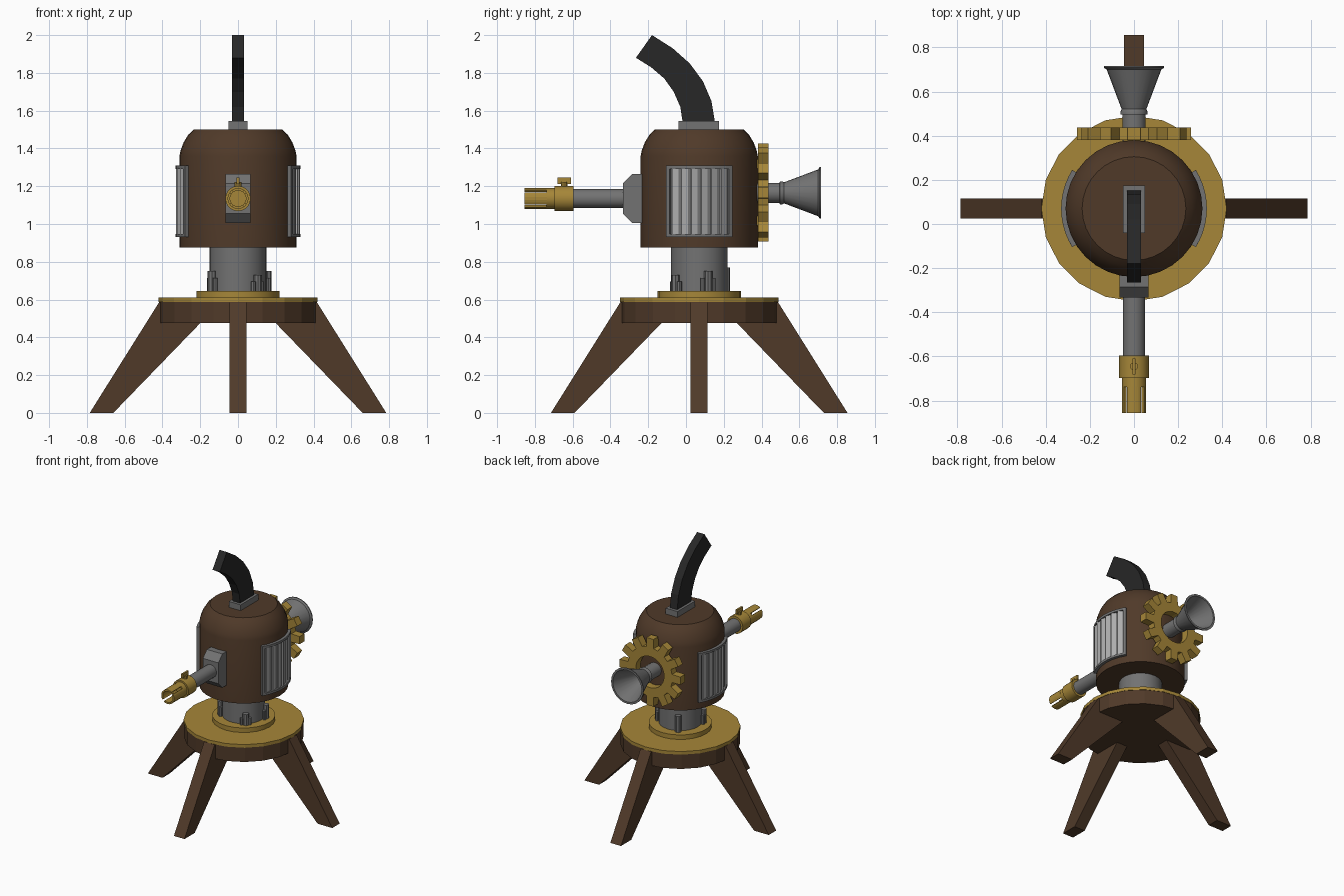
import bpy, bmesh, math
from math import sin, cos, pi, radians
from mathutils import Matrix

if "Cube" in bpy.data.objects:
    bpy.data.objects.remove(bpy.data.objects["Cube"])

CY = 0.07  # y of the turret axis


def mat(name, c):
    m = bpy.data.materials.new(name)
    m.diffuse_color = (*c, 1)
    m.use_nodes = True
    m.node_tree.nodes["Principled BSDF"].inputs["Base Color"].default_value = m.diffuse_color
    return m


WOOD = mat("brown", (0.08, 0.042, 0.022))
GOLD = mat("brass", (0.38, 0.24, 0.04))
IRON = mat("iron", (0.17, 0.17, 0.17))
PALE = mat("pale_steel", (0.42, 0.42, 0.42))
BLACK = mat("black", (0.02, 0.02, 0.02))

T = Matrix.Translation
UP = T((0, CY, 0))
SIDE = Matrix(((0, 0, 1, 0), (1, 0, 0, 0), (0, 1, 0, 0), (0, 0, 0, 1)))  # (a, b) -> (y, z)
BACK = Matrix.Rotation(-pi / 2, 4, 'X')   # local z -> +y
FRONT = Matrix.Rotation(pi / 2, 4, 'X')   # local z -> -y


def build(name, rows, material, frame, wrap_u, wrap_v, caps=False, smooth=False):
    """Skin a grid of points: rows[v][u]."""
    bm = bmesh.new()
    g = [[bm.verts.new(frame @ T(p).translation) for p in row] for row in rows]
    nv, nu = len(g), len(g[0])
    for v in range(nv if wrap_v else nv - 1):
        for u in range(nu if wrap_u else nu - 1):
            w, x = (v + 1) % nv, (u + 1) % nu
            bm.faces.new((g[v][u], g[v][x], g[w][x], g[w][u]))
    if caps:
        bm.faces.new(g[0])
        bm.faces.new(g[-1])
    bmesh.ops.recalc_face_normals(bm, faces=bm.faces)
    me = bpy.data.meshes.new(name)
    bm.to_mesh(me)
    bm.free()
    ob = bpy.data.objects.new(name, me)
    bpy.context.collection.objects.link(ob)
    me.materials.append(material)
    if smooth:
        bpy.ops.object.select_all(action='DESELECT')
        ob.select_set(True)
        bpy.context.view_layer.objects.active = ob
        bpy.ops.object.shade_smooth_by_angle(angle=radians(32))
    return ob


def lathe(name, profile, sides, material, frame=UP, loop=False, smooth=True):
    rows = [[(r * cos(2 * pi * i / sides), r * sin(2 * pi * i / sides), h)
             for i in range(sides)] for r, h in profile]
    return build(name, rows, material, frame, True, loop, not loop, smooth)


def prism(name, pts, lo, hi, material, frame=SIDE):
    return build(name, [[(a, b, h) for a, b in pts] for h in (lo, hi)],
                 material, frame, True, False, True)


def box(name, x, y, z, material, frame=Matrix()):
    return prism(name, [(x[0], y[0]), (x[1], y[0]), (x[1], y[1]), (x[0], y[1])],
                 *z, material, frame)


def arc(name, r0, r1, a0, a1, lo, hi, n, material, frame):
    """Solid sector of a tube, angles in degrees."""
    angs = [radians(a0 + (a1 - a0) * i / n) for i in range(n + 1)]
    rows = [[(r * cos(a), r * sin(a), h) for r, h in
             ((r0, lo), (r1, lo), (r1, hi), (r0, hi))] for a in angs]
    return build(name, rows, material, frame, True, False, True)


# Base: four splayed legs and a round platform
for i, n in enumerate(("back", "left", "front", "right")):
    prism(n + "_leg", [(0.66, 0), (0.785, 0), (0.418, 0.585), (0.09, 0.585), (0.2, 0.475)],
          -0.045, 0.045, WOOD, UP @ Matrix.Rotation(i * pi / 2, 4, 'Z') @ SIDE)
lathe("platform", [(0.417, 0.475), (0.417, 0.586)], 20, WOOD, smooth=False)
lathe("platform_plate", [(0.42, 0.586), (0.42, 0.61)], 20, GOLD, smooth=False)
lathe("neck_flange", [(0.22, 0.61), (0.22, 0.645)], 24, GOLD)
lathe("neck", [(0.15, 0.64), (0.15, 0.88)], 24, IRON)

# Bolts around the neck, some flanked by small pins
for i, (ang, top, pins) in enumerate(((-50, 0.73, 1), (17, 0.75, 1), (120, 0.77, 0), (212, 0.75, 1))):
    for d in (-10, 0, 10) if pins else (0,):
        a = radians(ang + d)
        r = 0.022 if d == 0 else 0.013
        lathe("neck_bolt_%d" % i, [(r, 0.64), (r, top if d == 0 else top - 0.035)], 8, IRON,
              UP @ T((0.163 * cos(a), 0.163 * sin(a), 0)))

# Boiler body
lathe("body", [(0.31, 0.875), (0.31, 1.36), (0.304, 1.39), (0.288, 1.432), (0.263, 1.473), (0.235, 1.5)],
      32, WOOD)

# Curved louvre vents on both sides
for s, rot in (("right", 0), ("left", pi)):
    f = UP @ Matrix.Rotation(rot, 4, 'Z')
    for n, a, z in (("bottom", (-32, 32), (0.93, 0.948)), ("top", (-32, 32), (1.292, 1.31)),
                    ("edge_a", (-32, -28.5), (0.948, 1.292)), ("edge_b", (28.5, 32), (0.948, 1.292))):
        arc(s + "_vent_" + n, 0.29, 0.33, *a, *z, 10 if a[1] - a[0] > 10 else 1, IRON, f)
    arc(s + "_vent_backing", 0.29, 0.314, -29, 29, 0.94, 1.3, 10, IRON, f)
    for i in range(6):
        lf = f @ Matrix.Rotation(radians(-23.5 + 9.4 * i), 4, 'Z') @ T((0.318, 0, 0)) \
            @ Matrix.Rotation(radians(20), 4, 'Z')
        box(s + "_louvre", (-0.005, 0.005), (-0.017, 0.017), (0.945, 1.295), PALE, lf)

# Bent flat chimney and its base
box("chimney_base", (-0.05, 0.05), (-0.04, 0.175), (1.495, 1.545), IRON)
prism("chimney", [(0.153, 1.54), (0.135, 1.65), (0.09, 1.755), (0.02, 1.85), (-0.07, 1.93), (-0.18, 2.0),
                  (-0.265, 1.88), (-0.185, 1.83), (-0.115, 1.77), (-0.065, 1.7), (-0.03, 1.62), (-0.018, 1.54)],
      -0.031, 0.031, BLACK)

# Gear wheel on the back
outer, inner = [], []
for i in range(12):
    for d, r in ((-9.5, 0.19), (-6.5, 0.26), (6.5, 0.26), (9.5, 0.19)):
        a = radians(30 * i + d)
        outer.append((r * cos(a), r * sin(a)))
        inner.append((0.12 * cos(a), 0.12 * sin(a)))
build("gear", [[(x, y, h) for x, y in ps] for ps, h in
               ((outer, 0.38), (outer, 0.438), (inner, 0.438), (inner, 0.38))],
      GOLD, T((0, 0, 1.167)) @ BACK, True, True)
for i in range(2):  # lugs fixing the gear to the curved body
    arc("gear_lug", 0.13, 0.18, 75 + 180 * i, 105 + 180 * i, 0.34, 0.39, 3, GOLD,
        T((0, 0, 1.167)) @ BACK)

# Intake horn
lathe("horn", [(0.053, 0.34), (0.053, 0.495), (0.061, 0.497), (0.061, 0.51), (0.056, 0.52),
               (0.124, 0.7), (0.137, 0.708), (0.137, 0.715), (0.122, 0.715), (0.045, 0.52), (0.01, 0.51)],
      24, IRON, T((0, 0, 1.165)) @ BACK)

# Gun: mount, barrel, collar and slotted muzzle
G = T((0, 0, 1.135)) @ FRONT
prism("barrel_mount", [(-0.2, 1.005), (-0.285, 1.005), (-0.333, 1.055), (-0.333, 1.215),
                       (-0.285, 1.265), (-0.2, 1.265)], -0.066, 0.066, IRON)
lathe("barrel", [(0.05, 0.32), (0.05, 0.62)], 20, IRON, G)
lathe("barrel_collar", [(0.067, 0.595), (0.067, 0.697)], 20, GOLD, G)
lathe("muzzle", [(0.055, 0.69), (0.055, 0.738), (0.042, 0.738), (0.042, 0.69)], 24, GOLD, G, loop=True)
for i in range(4):
    arc("muzzle_prong", 0.042, 0.055, 90 * i - 36, 90 * i + 36, 0.735, 0.855, 5, GOLD, G)
lathe("wing_screw", [(0.018, 1.19), (0.018, 1.222)], 10, GOLD, T((0, -0.645, 0)))
box("wing_screw_grip", (-0.007, 0.007), (-0.681, -0.609), (1.213, 1.245), GOLD)
